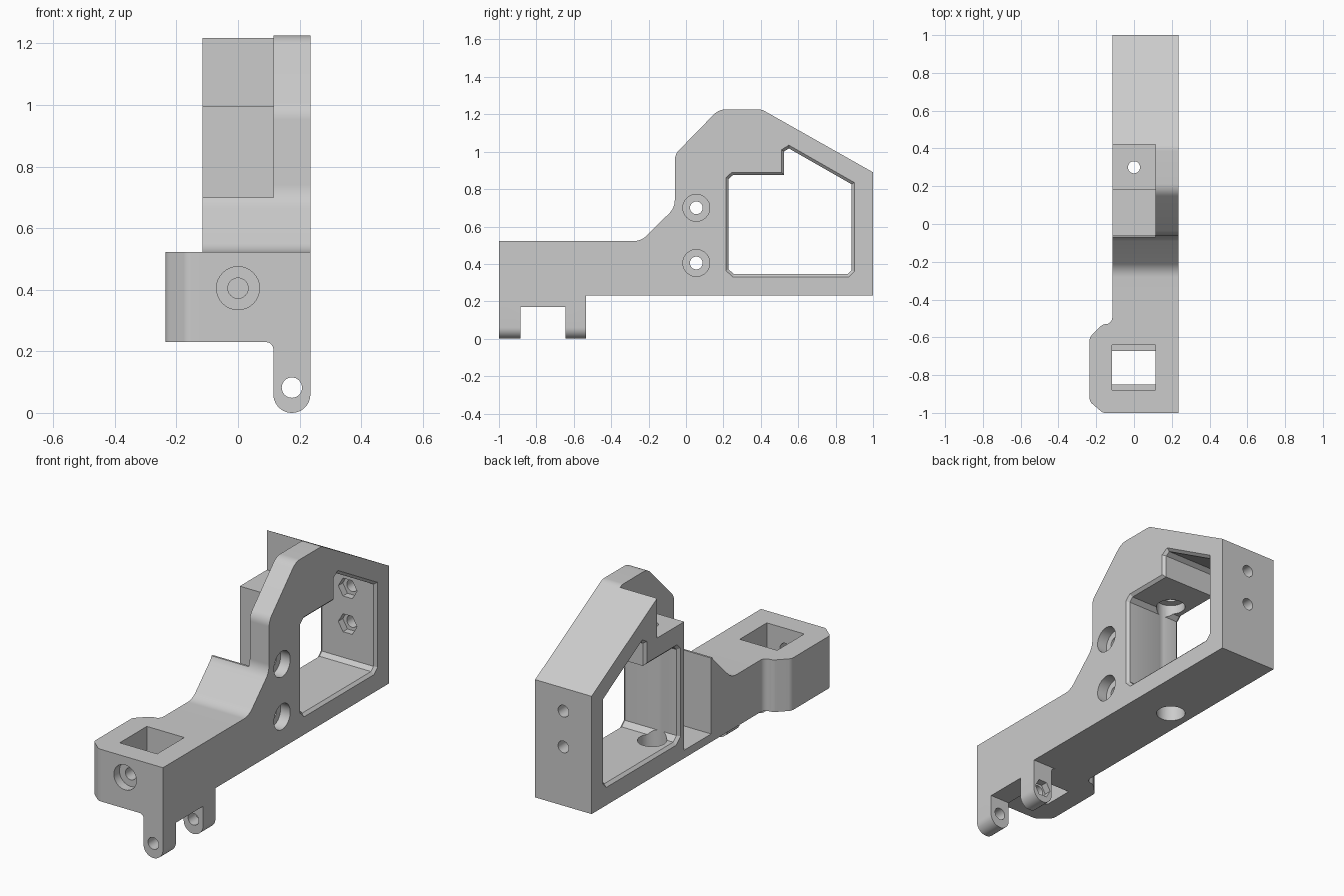
import bpy, bmesh, math
from mathutils import Vector

if "Cube" in bpy.data.objects:
    bpy.data.objects.remove(bpy.data.objects["Cube"])

AX = {'x': lambda u, v, t: (t, u, v),
      'y': lambda u, v, t: (u, t, v),
      'z': lambda u, v, t: (u, v, t)}


def rounded(pts, n=10):
    """Profile of (u, v[, radius]) with circular corner fillets."""
    out = []
    for i, p in enumerate(pts):
        c = Vector(p[:2])
        r = p[2] if len(p) > 2 else 0
        if not r:
            out.append(c)
            continue
        a = (Vector(pts[i - 1][:2]) - c).normalized()
        b = (Vector(pts[(i + 1) % len(pts)][:2]) - c).normalized()
        half = a.angle(b) / 2
        o = c + (a + b).normalized() * r / math.sin(half)
        s = c + a * r / math.tan(half) - o
        e = c + b * r / math.tan(half) - o
        a0 = math.atan2(s.y, s.x)
        d = (math.atan2(e.y, e.x) - a0 + math.pi) % (2 * math.pi) - math.pi
        out += [o + r * Vector((math.cos(a0 + d * k / n), math.sin(a0 + d * k / n)))
                for k in range(n + 1)]
    return out


def loft(name, axis, sections):
    """Closed solid through a list of (position, profile)."""
    bm = bmesh.new()
    rings = [[bm.verts.new(AX[axis](p[0], p[1], t)) for p in prof] for t, prof in sections]
    n = len(rings[0])
    for r0, r1 in zip(rings, rings[1:]):
        for i in range(n):
            bm.faces.new((r0[i], r0[(i + 1) % n], r1[(i + 1) % n], r1[i]))
    bm.faces.new(rings[0])
    bm.faces.new(rings[-1])
    bmesh.ops.recalc_face_normals(bm, faces=bm.faces)
    me = bpy.data.meshes.new(name)
    bm.to_mesh(me)
    bm.free()
    ob = bpy.data.objects.new(name, me)
    bpy.context.collection.objects.link(ob)
    return ob


def prism(name, axis, pts, a, b):
    return loft(name, axis, [(a, rounded(pts)), (b, rounded(pts))])


def box(name, x0, x1, y0, y1, z0, z1):
    return prism(name, 'z', [(x0, y0), (x1, y0), (x1, y1), (x0, y1)], z0, z1)


def hole(name, axis, u, v, r, a, b, n=32):
    return prism(name, axis, [(u + r * math.cos(2 * math.pi * k / n),
                               v + r * math.sin(2 * math.pi * k / n)) for k in range(n)], a, b)


def inset(pts, d):
    """Offset a counter-clockwise polygon inwards."""
    out = []
    for i, p in enumerate(pts):
        p = Vector(p)
        a = (p - Vector(pts[i - 1])).normalized()
        b = (Vector(pts[(i + 1) % len(pts)]) - p).normalized()
        na, nb = Vector((-a.y, a.x)), Vector((-b.y, b.x))
        out.append(p + (na + nb) * d / (1 + na.dot(nb)))
    return out


# Main side profile
body = prism("bracket_body", 'x', [
    (-1, .23), (1, .23), (1, .89), (.405, 1.226, .07), (.175, 1.226, .09),
    (-.06, .985, .08), (-.06, .70, .1), (-.24, .522, .1), (-1, .522)], -.115, .235)

# Wide front block and hinge legs
adds = [
    prism("front_block", 'z', [
        (-.165, -1, .04), (.235, -1), (.235, -.45), (-.115, -.45),
        (-.115, -.53, .035), (-.165, -.53, .04), (-.235, -.6, .04),
        (-.235, -.94, .04)], .23, .522),
    prism("hinge_legs", 'y', [
        (.06, .3), (.06, .23), (.115, .23, .025), (.115, 0, .0598),
        (.235, 0, .0598), (.235, .3)], -1, -.535)]

# Window with bevelled rims
win = [(.25, .33), (.87, .33), (.9, .36), (.9, .835), (.55, 1.035), (.51, 1.01),
       (.51, .89), (.245, .89), (.213, .86), (.213, .365)]
mid = inset(win, .015)
rim = inset(win, -.015)
cuts = [loft("window", 'x', [(-.13, rim), (-.1, mid), (.22, mid), (.25, rim)])]

# Left side pocket, step and leg notch
cuts += [
    box("side_pocket", -.3, .115, -.058, .18, .275, 2),
    box("ridge_trim", -.3, .115, -.2, 0, .70, 2),
    box("top_step", -.3, .115, .17, .42, .995, 2),
    box("leg_notch", .1, .3, -.885, -.645, -.1, .17),
    # Square slot with a narrower bottom opening
    box("slot", -.117, .115, -.88, -.64, .27, 1),
    box("slot_bottom", -.117, .115, -.85, -.673, .1, .5),
    # Front bolt, hinge pin and pin nut
    hole("front_counterbore", 'y', 0, .405, .07, -1.1, -.95),
    hole("front_bolt", 'y', 0, .405, .033, -1.1, -.8),
    hole("hinge_pin", 'y', .175, .082, .033, -1.1, -.4),
    hole("pin_nut", 'y', .175, .082, .05, -.575, -.4, 6),
    # Vertical rod
    hole("rod_top", 'z', 0, .3, .032, .8, 1.1),
    hole("rod_bore", 'z', 0, .3, .075, .1, .925)]
for z in (.405, .70):
    cuts += [hole("side_counterbore", 'x', .055, z, .072, .175, .3),
             hole("side_bolt", 'x', .055, z, .034, .05, .3)]
for z in (.56, .76):
    cuts += [hole("rear_bolt", 'y', .06, z, .033, .8, 1.1),
             hole("rear_nut", 'y', .06, z, .058, .8, .925, 6)]

for ob, op in [(o, 'UNION') for o in adds] + [(o, 'DIFFERENCE') for o in cuts]:
    m = body.modifiers.new(ob.name, 'BOOLEAN')
    m.object, m.operation, m.solver = ob, op, 'EXACT'
    ob.hide_render = True

# Bake the booleans and remove the helpers
bpy.context.view_layer.update()
deps = bpy.context.evaluated_depsgraph_get()
mesh = bpy.data.meshes.new_from_object(body.evaluated_get(deps))
body.modifiers.clear()
body.data = mesh
for ob in adds + cuts:
    bpy.data.objects.remove(ob)

bpy.context.view_layer.objects.active = body
body.select_set(True)
bpy.ops.object.shade_smooth_by_angle(angle=math.radians(30))
